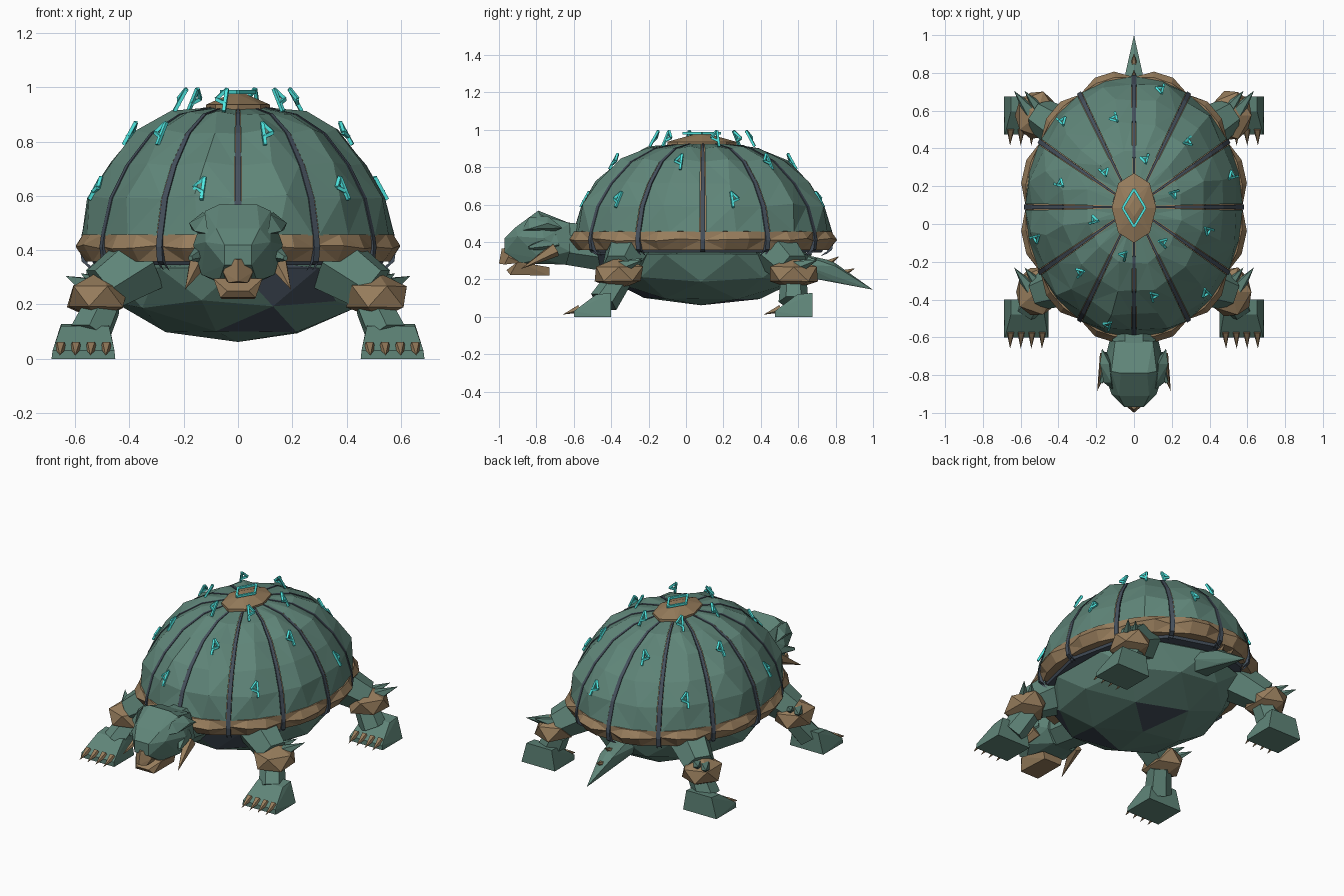
import bpy, bmesh, random
from math import sin, cos, radians, tau, pi
from mathutils import Vector, Matrix

random.seed(4)
old = bpy.data.objects.get("Cube")
if old:
    bpy.data.objects.remove(old)


def material(name, *rgb):
    m = bpy.data.materials.new(name)
    m.use_nodes = True
    m.diffuse_color = (*rgb, 1)
    m.node_tree.nodes["Principled BSDF"].inputs["Base Color"].default_value = (*rgb, 1)
    return m


GREEN = material("moss green", .115, .235, .19)
BROWN = material("horn brown", .31, .205, .108)
SLATE = material("dark slate", .06, .08, .108)
TEAL = material("glowing teal", .08, .82, .77)


def finish(name, bm, *mats):
    bmesh.ops.recalc_face_normals(bm, faces=bm.faces)
    mesh = bpy.data.meshes.new(name)
    bm.to_mesh(mesh)
    bm.free()
    for m in mats:
        mesh.materials.append(m)
    ob = bpy.data.objects.new(name, mesh)
    bpy.context.collection.objects.link(ob)
    return ob


def hull(name, points, mat):
    bm = bmesh.new()
    for p in points:
        bm.verts.new(p)
    bmesh.ops.convex_hull(bm, input=bm.verts)
    return finish(name, bm, mat)


def cone(bm, a, b, r1, r2, sides=6):
    a, b = Vector(a), Vector(b)
    turn = (b - a).to_track_quat("Z", "Y").to_matrix().to_4x4() @ Matrix.Rotation(pi / sides, 4, "Z")
    bmesh.ops.create_cone(bm, cap_ends=True, segments=sides, radius1=r1, radius2=r2,
                          depth=(b - a).length, matrix=Matrix.Translation((a + b) / 2) @ turn)


def taper(name, a, b, r1, r2, mat, sides=6):
    bm = bmesh.new()
    cone(bm, a, b, r1, r2, sides)
    return finish(name, bm, mat)


def gem(name, center, size, mat):
    bm = bmesh.new()
    bmesh.ops.create_icosphere(bm, subdivisions=1, radius=1)
    for v in bm.verts:
        v.co = Vector(center) + v.co * random.uniform(.95, 1.06) * Vector(size)
    return finish(name, bm, mat)


# Shell shape: ellipse rings from the rim to the crown
RX, RY, CY = .575, .69, .09
RINGS = [(1, .455), (.94, .59), (.82, .712), (.64, .83), (.43, .9), (.2, .925)]


def on_shell(degrees, r, z):
    a = radians(degrees)
    return Vector((RX * r * cos(a), CY + RY * r * sin(a), z))


def lattice(bm, rows):
    grid = [[bm.verts.new(p) for p in row] for row in rows]
    for low, high in zip(grid, grid[1:]):
        for i in range(len(low) - 1):
            bm.faces.new((low[i], low[i + 1], high[i + 1], high[i]))


# Brown under-shell, visible as thin lines beside the seams
bm = bmesh.new()
lattice(bm, [[on_shell(i * 15, r * .985, z - .006) for i in range(25)] for r, z in RINGS])
bmesh.ops.remove_doubles(bm, verts=bm.verts, dist=.0001)
finish("under_shell", bm, BROWN)

# Twelve faceted shell plates and pinched rim blocks
plates, rim = bmesh.new(), bmesh.new()
for k in range(12):
    rows = []
    for i, (r, z) in enumerate(RINGS):
        gap = .9 + .5 / r
        inner = 0 < i < 5
        bulge = random.uniform(1.02, 1.05) if inner else 1.0
        lift = random.uniform(0, .018) if inner else 0
        drift = random.uniform(-4, 4) if inner else 0
        rows.append([on_shell(k * 30 + gap, r, z), on_shell(k * 30 + 15 + drift, r * bulge, z + lift),
                     on_shell(k * 30 + 30 - gap, r, z)])
    lattice(plates, rows)
    rim_rows = []
    for r, mid, z in ((.93, .95, .46), (.995, 1.01, .457), (1, 1.055, .412), (.97, .99, .358), (.85, .85, .36)):
        rim_rows.append([on_shell(k * 30 + d, mid if 1 < d < 29 else r, z + random.uniform(-.008, .008) * (mid > 1.05))
                         for d in (1, 10, 20, 29)])
    lattice(rim, rim_rows)
for bm in (plates, rim):
    bmesh.ops.triangulate(bm, faces=bm.faces, quad_method="SHORT_EDGE")
finish("shell_plates", plates, GREEN)
finish("shell_rim", rim, BROWN)

# Slate seam strips sunk between the plates, from the rim to the crown
bm = bmesh.new()
for k in range(12):
    side = Vector((-RX * sin(radians(k * 30)), RY * cos(radians(k * 30)), 0)).normalized()
    rows = []
    for r, z in [(.95, .345), (1, .357), (1.012, .41)] + RINGS:
        w = side * (.003 + .0095 * r)
        outer = on_shell(k * 30, r + .002, z + .002)
        inner = on_shell(k * 30, r * .96, z - .02)
        rows.append([inner - w, outer - w, outer + w, inner + w])
    lattice(bm, rows)
finish("shell_seams", bm, SLATE)

# Slate base plate under the rim
hull("base_plate", [on_shell(i * 30, r, z) for i in range(12)
                    for r, z in ((.95, .375), (.92, .345))], SLATE)

# Belly with a few dark patches
bm = bmesh.new()
bmesh.ops.create_icosphere(bm, subdivisions=2, radius=1)
for v in bm.verts:
    v.co *= 1 + random.uniform(-.03, .03)
    v.co = Vector((v.co.x * .5, .08 + v.co.y * .61, .335 + min(v.co.z, .06) * .275))
for f in bm.faces:
    c = f.calc_center_median()
    for spot, reach in (((.17, -.38, .22), .15), ((.05, -.25, .12), .1), ((.08, .25, .1), .15)):
        if (c - Vector(spot)).length < reach:
            f.material_index = 1
finish("belly", bm, GREEN, SLATE)

# Crown cap and its diamond mark
cap = [(cos(radians(a)), sin(radians(a))) for a in range(0, 360, 45)]
hull("crown_cap", [(.118 * x, .085 + .185 * y, z) for x, y in cap for z in (.915, .936)]
     + [(.03 * x, .085 + .045 * y, .975) for x, y in cap[::2]], BROWN)
bm = bmesh.new()
corners = [Vector((.06 * cos(i * tau / 4), .085 + .1 * sin(i * tau / 4), .983)) for i in range(4)]
for i in range(4):
    cone(bm, corners[i], corners[(i + 1) % 4], .0095, .0095, 4)
finish("crown_diamond", bm, TEAL)

# Rune marks: two on every even plate, one on every odd plate
bm = bmesh.new()
STROKES = [(0, -.05), (0, .045), (.036, .002), (-.004, -.018)]
for k in range(12):
    angle = k * 30 + 15
    for r, z in ((.94, .63), (.385, .955)) if k % 2 == 0 else ((.71, .832),):
        center = on_shell(angle, r, z)
        out = Vector((cos(radians(angle)), sin(radians(angle)), 0))
        up = (Vector((0, 0, .85)) - out * .48).normalized()
        across = Vector((-out.y, out.x, 0)) * random.choice((-1, 1))
        pts = [center + across * (u - .012) + up * v for u, v in STROKES]
        for a, b in zip(pts, pts[1:]):
            cone(bm, a, b, .009, .009, 4)
finish("rune_marks", bm, TEAL)

# Legs: (name, hip y, knee y, ankle y, foot front y)
for s, side in ((1, "left"), (-1, "right")):
    for end, hip, knee, ankle, toe in (("front", -.31, -.36, -.44, -.6), ("rear", .48, .575, .575, .475)):
        tag = side + "_" + end
        taper(tag + "_thigh", (s * .35, hip, .355), (s * .5, knee, .255), .125, .095, GREEN)
        gem(tag + "_knee_guard", (s * .515, knee, .23), (.125, .145, .086), BROWN)
        taper(tag + "_shin", (s * .495, knee, .2), (s * .55, ankle, .08), .07, .08, GREEN)
        foot = [(s * x, toe + y, z) for x0, x1, y, z in
                ((.452, .687, 0, 0), (.455, .683, 0, .03), (.452, .687, .2, 0),
                 (.475, .652, .12, .12), (.475, .652, .2, .128)) for x in (x0, x1)]
        hull(tag + "_foot", foot, GREEN)
        bm = bmesh.new()
        for i in range(4):
            x = s * (.485 + i * .056)
            cone(bm, (x, toe + .03, .045), (x * 1.005, toe - .06, .012), .023, 0, 5)
        finish(tag + "_claws", bm, BROWN)
        bm = bmesh.new()
        cone(bm, (s * .55, knee + .02, .265), (s * .635, knee + .13, .305), .04, 0, 5)
        cone(bm, (s * .5, knee + .03, .27), (s * .58, knee + .13, .315), .04, 0, 5)
        finish(tag + "_knee_spikes", bm, GREEN)


# Mirrored point pairs for the head parts
def both(*points):
    return [(s * x, y, z) for x, y, z in points for s in (1, -1)]


taper("neck", (0, -.4, .36), (0, -.7, .4), .13, .12, GREEN, 8)
hull("head", both((.1, -.62, .5), (.13, -.62, .35), (.07, -.64, .28), (.07, -.79, .568),
                  (.12, -.78, .545), (.165, -.76, .42), (.135, -.78, .31), (.07, -.88, .285),
                  (.12, -.9, .43), (.08, -.91, .48), (.05, -.97, .42), (.05, -.97, .345)), GREEN)
hull("beak", both((.03, -.95, .37), (.055, -.95, .32), (.035, -.97, .28), (.045, -.88, .29))
     + [(0, -.985, .365), (0, -1, .285)], BROWN)
hull("lower_jaw", both((.07, -.73, .265), (.06, -.73, .22), (.09, -.9, .295),
                       (.065, -.94, .225), (.04, -.96, .25)), BROWN)
for s, side in ((1, "left"), (-1, "right")):
    hull(side + "_brow", [(s * x, y, z) for x, y, z in
                          ((.11, -.88, .46), (.16, -.84, .47), (.12, -.84, .53), (.18, -.74, .5),
                           (.13, -.74, .54), (.17, -.66, .475), (.12, -.72, .45))], GREEN)
    taper(side + "_cheek", (s * .11, -.7, .4), (s * .175, -.84, .37), .05, .01, GREEN, 5)
    taper(side + "_tusk", (s * .145, -.7, .36), (s * .195, -.885, .255), .04, 0, BROWN, 5)

# Tail with two spikes
hull("tail", both((.05, .6, .34), (.075, .62, .28), (.045, .6, .22), (.045, .8, .27), (.03, .8, .19))
     + [(0, .78, .3), (0, 1, .145)], GREEN)
taper("tail_spike_inner", (0, .73, .27), (0, .82, .325), .03, 0, BROWN, 5)
taper("tail_spike_outer", (0, .83, .23), (0, .905, .26), .024, 0, BROWN, 5)
